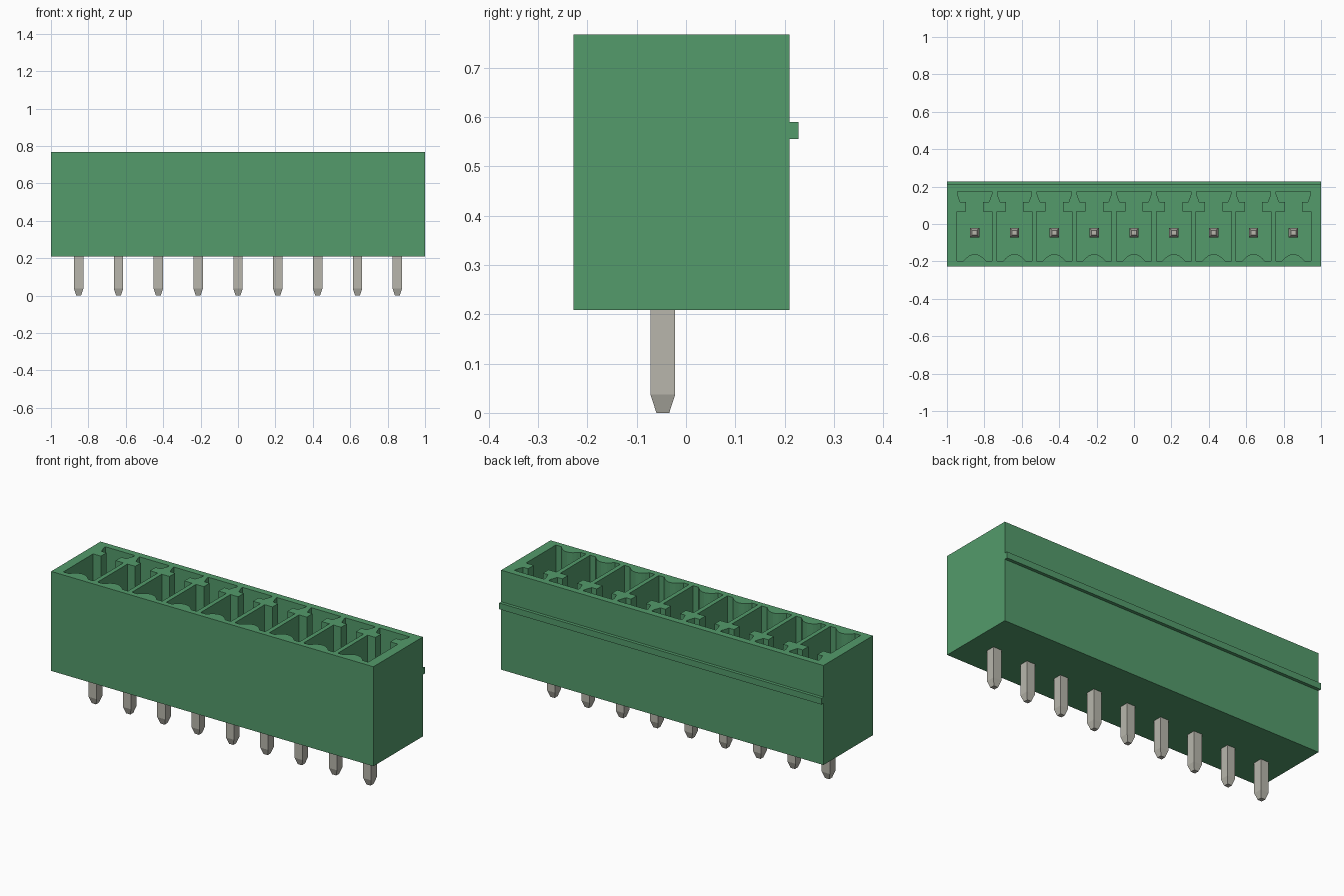
import bpy, bmesh, math

cube = bpy.data.objects.get("Cube")
if cube:
    bpy.data.objects.remove(cube, do_unlink=True)


def material(name, rgb):
    m = bpy.data.materials.new(name)
    m.use_nodes = True
    m.diffuse_color = (*rgb, 1)
    m.node_tree.nodes["Principled BSDF"].inputs["Base Color"].default_value = (*rgb, 1)
    return m


green = material("green plastic", (0.087, 0.328, 0.147))
metal = material("tinned metal", (0.479, 0.468, 0.413))


def add_object(name, bm, mat):
    bmesh.ops.recalc_face_normals(bm, faces=bm.faces)
    me = bpy.data.meshes.new(name)
    bm.to_mesh(me)
    bm.free()
    me.materials.append(mat)
    ob = bpy.data.objects.new(name, me)
    bpy.context.collection.objects.link(ob)
    return ob


def loft(bm, loops):
    """Skin a stack of equal-length vertex loops and cap both ends."""
    rings = [[bm.verts.new(p) for p in loop] for loop in loops]
    for a, b in zip(rings, rings[1:]):
        for i in range(len(a)):
            j = (i + 1) % len(a)
            bm.faces.new((a[i], a[j], b[j], b[i]))
    bm.faces.new(rings[0][::-1])
    bm.faces.new(rings[-1])


def rect(x0, x1, y0, y1, z):
    return [(x0, y0, z), (x1, y0, z), (x1, y1, z), (x0, y1, z)]


PITCH = 0.213
CENTRES = [(i - 4) * PITCH for i in range(9)]
BOTTOM, TOP, FLOOR = 0.209, 0.767, 0.30
PIN_Y = -0.047

# Housing block
bm = bmesh.new()
loft(bm, [rect(-1, 1, -0.228, 0.21, z) for z in (BOTTOM, TOP)])
housing = add_object("housing", bm, green)

# Socket outline: right half mirrored, with a curved bulge on the front wall
right = [(0.094, -0.197), (0.094, 0.067), (0.046, 0.067), (0.046, 0.117),
         (0.077, 0.117), (0.092, 0.16), (0.092, 0.173)]
left = [(-x, y) for x, y in reversed(right)]
bulge = []
for k in range(9):
    t = -1 + k / 4
    bulge.append((0.06 * t, -0.197 + 0.036 * (1 - t * t)))
outline = right + left + bulge

# Cut the nine sockets
bm = bmesh.new()
for cx in CENTRES:
    loft(bm, [[(cx + x, y, z) for x, y in outline] for z in (FLOOR, TOP + 0.1)])
cutter = add_object("socket_cutter", bm, green)
cutter.hide_render = True
mod = housing.modifiers.new("sockets", 'BOOLEAN')
mod.operation = 'DIFFERENCE'
mod.solver = 'EXACT'
mod.object = cutter
bpy.context.view_layer.objects.active = housing
bpy.ops.object.modifier_apply(modifier=mod.name)
bpy.data.objects.remove(cutter, do_unlink=True)

# Locking rib along the back
bm = bmesh.new()
loft(bm, [rect(-1, 1, 0.205, 0.228, z) for z in (0.555, 0.59)])
add_object("back_rib", bm, green)

# Square pins, tapered at both ends
for n, cx in enumerate(CENTRES, 1):
    bm = bmesh.new()
    loft(bm, [rect(cx - h, cx + h, PIN_Y - h, PIN_Y + h, z)
              for z, h in ((0, 0.013), (0.037, 0.025), (0.563, 0.025), (0.60, 0.013))])
    add_object(f"pin_{n}", bm, metal)
